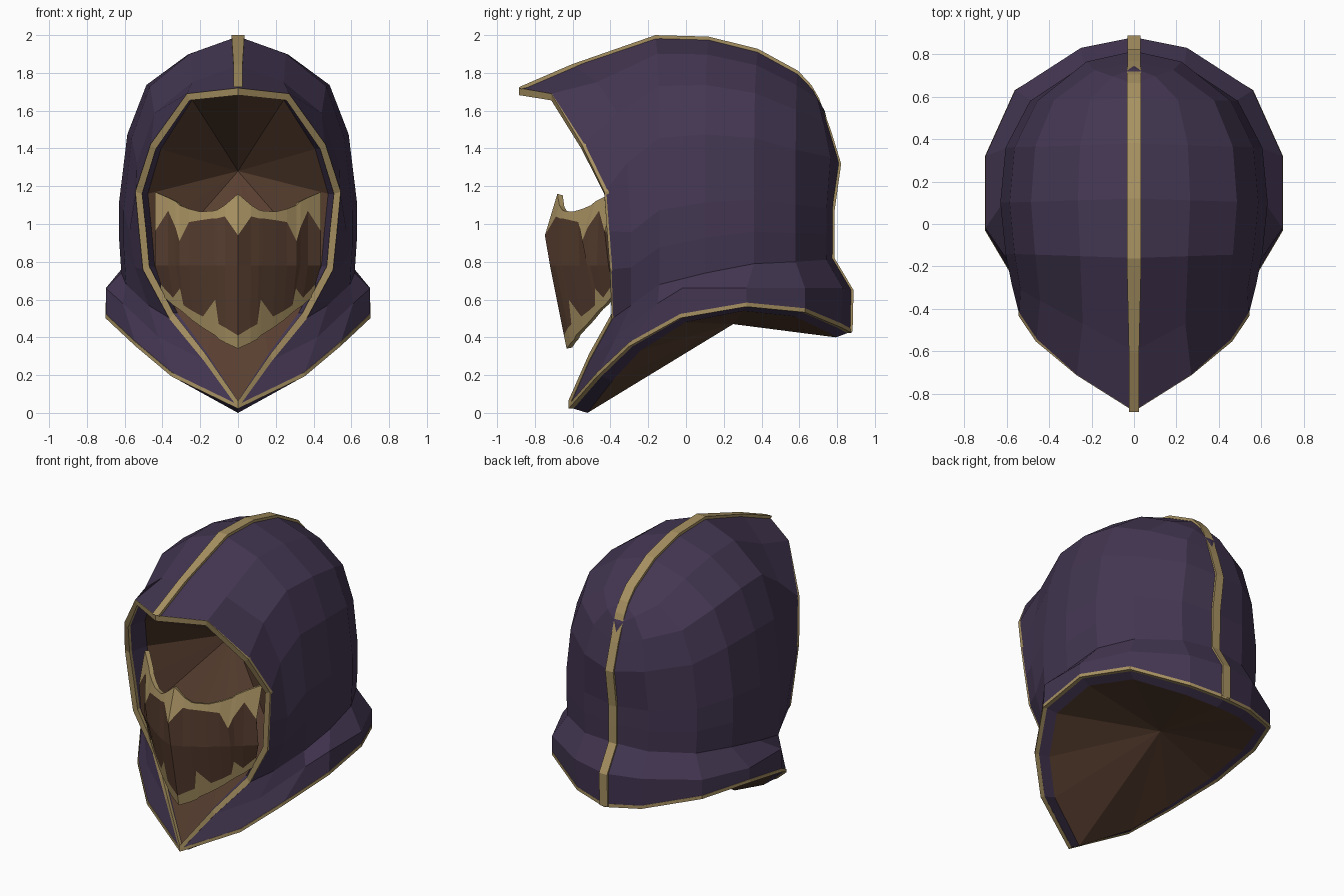
import bpy, bmesh
from mathutils import Vector as V

if "Cube" in bpy.data.objects:
    bpy.data.objects.remove(bpy.data.objects["Cube"])


def material(name, color):
    m = bpy.data.materials.new(name)
    m.diffuse_color = (*color, 1)
    m.use_nodes = True
    m.node_tree.nodes["Principled BSDF"].inputs["Base Color"].default_value = m.diffuse_color
    return m


PURPLE = material("purple cloth", (0.056, 0.037, 0.083))
GOLD = material("dull gold", (0.390, 0.285, 0.122))
BROWN = material("brown leather", (0.100, 0.050, 0.030))


def make(name, rows, mats, facing=None, rule=None, closed=False):
    """Skin a grid of point rows, orient it, mirror it across x."""
    bm = bmesh.new()
    grid = [[bm.verts.new(p) for p in row] for row in rows]
    n = len(rows[0])
    for a, b in zip(grid, grid[1:]):
        for j in range(n if closed else n - 1):
            k = (j + 1) % n
            f = bm.faces.new((a[j], a[k], b[k], b[j]))
            f.material_index = rule(j) if rule else 0
    bmesh.ops.remove_doubles(bm, verts=bm.verts, dist=0.0005)
    bmesh.ops.recalc_face_normals(bm, faces=bm.faces)
    if facing:
        total = sum((f.normal * f.calc_area() for f in bm.faces), V())
        if total.dot(V(facing)) < 0:
            bmesh.ops.reverse_faces(bm, faces=bm.faces)
    me = bpy.data.meshes.new(name)
    bm.to_mesh(me)
    bm.free()
    for m in mats:
        me.materials.append(m)
    ob = bpy.data.objects.new(name, me)
    bpy.context.collection.objects.link(ob)
    ob.modifiers.new("mirror", 'MIRROR').merge_threshold = 0.001
    return ob


def sweep(name, points, frame, mat):
    """Rectangular trim; frame gives corner origin and two edge vectors."""
    rows = []
    for p in points:
        o, a, b = frame(p)
        rows.append([o, o + a, o + a + b, o + b])
    return make(name, rows, [mat], closed=True)


# Edge of the face opening, peak to chin
opening = [V(p) for p in (
    (0, -.88, 1.72), (.27, -.71, 1.69), (.46, -.55, 1.42),
    (.54, -.43, 1.17), (.52, -.415, .96), (.50, -.40, .76),
    (.36, -.39, .50), (.18, -.51, .28), (0, -.62, .03))]

# Hood ribs: ridge y z, widest x y, fold z, collar point, hem point
ribs = [
    (-.60, 1.84, .575, -.29, .58, (.42, -.37, .40), (.35, -.47, .20)),
    (-.16, 1.993, .605, -.14, .68, (.61, -.15, .58), (.54, -.30, .36)),
    (.12, 1.985, .63, .10, .74, (.70, -.02, .66), (.70, -.03, .51)),
    (.38, 1.92, .605, .36, .79, (.70, .32, .66), (.70, .32, .57)),
    (.59, 1.805, .49, .58, .80, (.56, .63, .66), (.56, .63, .54)),
    (.66, 1.73, .24, .745, .81, (.25, .83, .66), (.24, .82, .46)),
    (.70, 1.66, 0, .78, .82, (0, .88, .65), (0, .875, .43))]
profile = ((0, 0), (.42, .07), (.77, .20), (.93, .41), (1, .70), (1, .85), (.98, 1))

strips = [opening]
for ry, rz, wx, wy, fz, collar, hem in ribs:
    strips.append([V((wx * s, ry + (wy - ry) * s, rz + (fz - rz) * h))
                   for s, h in profile] + [V(collar), V(hem)])
# Cheeks draw in towards the throat, nape bulges behind the head
strips[1][5] = V((.545, -.29, .77))
strips[1][6] = V((.475, -.29, .57))
strips[-1][3].y = .815
strips[-2][3].y = .765
make("hood", strips, [PURPLE], (0, 1, 1))


# Gold trim round the face opening
def opening_frame(p):
    d = V((-p.x, 0, 1.0 - p.z)).normalized()
    out = .0 if p.z > 1.5 else .004
    return p - d * out + V((0, -.003, 0)), d * .038, V((0, .024, 0))


sweep("opening_trim", opening, opening_frame, GOLD)

# Gold trim along the hem
hem_line = [s[-1] for s in strips]


def hem_frame(p):
    d = V((-p.x, .2 - p.y, 0)).normalized()
    return p - d * .002 + V((0, 0, -.008)), d * .026, V((0, 0, .022))


sweep("hem_trim", hem_line, hem_frame, GOLD)

# Gold band from the peak over the crown to the back hem
ridge = [s[0] for s in strips] + strips[-1][2:]


def ridge_frame(p):
    d = V((0, p.y - .1, (p.z - 1.0) if p.z > 1.2 else 0)).normalized()
    width = .024 if p.y < -.5 else .034 if p.z > 1.5 else .030
    return p - d * .015, V((width, 0, 0)), d * .022


sweep("ridge_band", ridge, ridge_frame, GOLD)

# Cloth lip just inside the opening
inner = [p + V((-p.x, 0, 1.0 - p.z)).normalized() * .034 + V((0, .02, 0)) for p in opening]
lip = [p + V((-.06 * p.x, .12 if i < 6 else 0, 0)) for i, p in enumerate(inner)]
make("inner_lip", [inner, lip], [PURPLE], (-1, -1, 0))


def fan(name, rim, centre, facing):
    """Leather triangles from a half rim to a centre point."""
    near = [p.lerp(centre, .999) for p in rim]
    make(name, [rim, near], [BROWN], facing)


# Hollow leather lining behind the mask
fan("lining", lip, V((0, -.05, 1.28)), (0, -1, 0))

# Turned-under hem and the leather base
under = [V((p.x * .88, .2 + (p.y - .2) * .88, p.z - .03)) for p in hem_line]
make("turned_hem", [hem_line, under], [PURPLE], (0, 0, -1))
fan("base", under, V((0, .25, .47)), (0, 0, -1))

# Mask columns: x, top, upper gold edge, lower gold edge, bottom
columns = (
    (0, 1.16, .94, .41, .34), (.07, 1.10, 1.04, .45, .37),
    (.11, 1.075, 1.03, .47, .39), (.13, 1.07, 1.03, .60, .41),
    (.20, 1.065, 1.02, .51, .45), (.26, 1.08, 1.01, .54, .49),
    (.31, 1.10, .91, .57, .53), (.33, 1.12, .98, .66, .545),
    (.37, 1.14, 1.07, .61, .57), (.44, 1.17, .96, .68, .63))


def mask_point(x, z):
    if z > .93:
        y = -.75 + (z - .93) * .30
    else:
        y = -.75 + (.93 - z) * .20
    return V((x * (1 if z > .7 else .93), y + .31 * (x / .44) ** 1.3, z))


rows = [[mask_point(c[0], z) for z in (c[1], c[2], .78, c[3], c[4])] for c in columns]
mask = make("mask", rows, [BROWN, GOLD], (0, -1, 0), lambda j: 1 if j in (0, 3) else 0)
solid = mask.modifiers.new("thickness", 'SOLIDIFY')
solid.thickness = .03
solid.offset = -1
